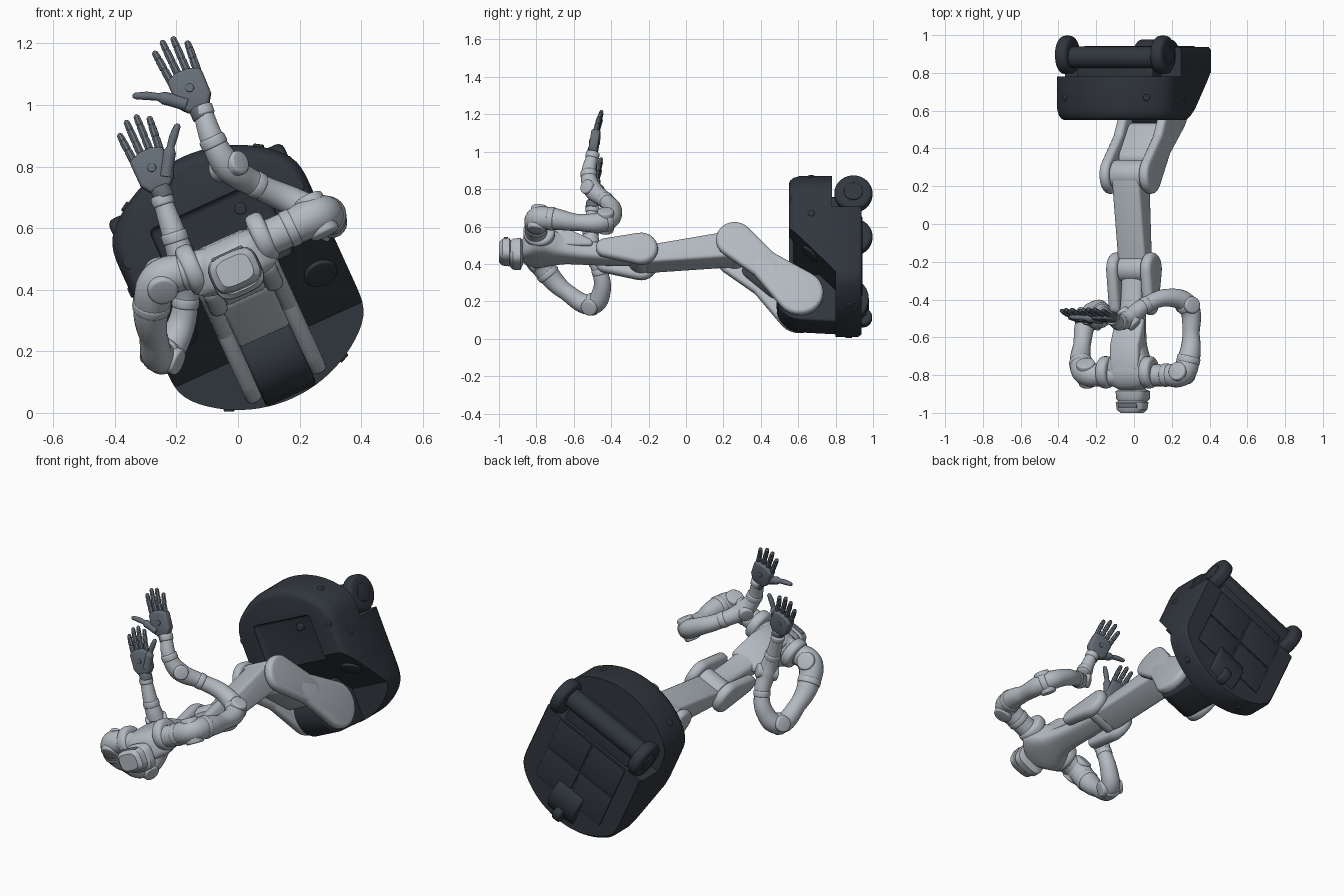
import bpy, bmesh
from math import sin, cos, pi, radians, acos, atan2
from mathutils import Vector, Matrix

if "Cube" in bpy.data.objects:
    bpy.data.objects.remove(bpy.data.objects["Cube"])

# The body lies on its back axis, rolled about y; local axes: x = side, y = length, z = front of robot
ROLL = Matrix.Translation((0, 0, 0.44)) @ Matrix.Rotation(radians(-24.5), 4, 'Y')
WORLD = Matrix.Identity(4)

def material(name, c):
    m = bpy.data.materials.new(name)
    m.diffuse_color = (*c, 1)
    m.use_nodes = True
    m.node_tree.nodes["Principled BSDF"].inputs["Base Color"].default_value = m.diffuse_color
    return m

LIGHT = material("light_shell", (0.45, 0.49, 0.53))
DARK = material("dark_base", (0.03, 0.037, 0.047))
MID = material("hand_grey", (0.13, 0.155, 0.185))

def finish(ob, mat, bevel=0):
    ob.data.materials.clear()
    ob.data.materials.append(mat)
    bpy.ops.object.select_all(action='DESELECT')
    ob.select_set(True)
    bpy.context.view_layer.objects.active = ob
    if bevel:
        b = ob.modifiers.new("bevel", 'BEVEL')
        b.width, b.segments, b.limit_method, b.angle_limit = bevel, 3, 'ANGLE', radians(40)
        bpy.ops.object.modifier_apply(modifier="bevel")
    bpy.ops.object.shade_smooth_by_angle(angle=radians(38))
    return ob

def loft(name, rings, mat=LIGHT, frame=ROLL, bevel=0):
    bm = bmesh.new()
    vs = [[bm.verts.new(frame @ Vector(p)) for p in r] for r in rings]
    n = len(vs[0])
    for a, b in zip(vs, vs[1:]):
        for i in range(n):
            bm.faces.new((a[i], a[(i + 1) % n], b[(i + 1) % n], b[i]))
    bm.faces.new(vs[0][::-1])
    bm.faces.new(vs[-1])
    bmesh.ops.recalc_face_normals(bm, faces=bm.faces)
    me = bpy.data.meshes.new(name)
    bm.to_mesh(me)
    bm.free()
    ob = bpy.data.objects.new(name, me)
    bpy.context.collection.objects.link(ob)
    return finish(ob, mat, bevel)

def side_prism(name, pts, x0, x1, mat=LIGHT, bevel=0.012):
    """Profile in (length, front), extruded sideways."""
    return loft(name, [[(x, y, z) for y, z in pts] for x in (x0, x1)], mat, ROLL, bevel)

def capsule(a, ra, b, rb, n=14):
    a, b = Vector(a), Vector(b)
    d = b - a
    t, phi = atan2(d.y, d.x), acos((ra - rb) / d.length)
    arc = lambda c, r, s, e: [(c.x + r * cos(s + (e - s) * i / n), c.y + r * sin(s + (e - s) * i / n)) for i in range(n + 1)]
    return arc(a, ra, t + phi, t + 2 * pi - phi) + arc(b, rb, t - phi, t + phi)

def circle(c, r, n=40):
    return [(c[0] + r * cos(2 * pi * i / n), c[1] + r * sin(2 * pi * i / n)) for i in range(n)]

def box(x, y, z, mat, name, bevel=0.006):
    return side_prism(name, [(y[0], z[0]), (y[1], z[0]), (y[1], z[1]), (y[0], z[1])], *x, mat, bevel)

def sections(name, rows, mat=LIGHT):
    """Rounded-rectangle sections: (y, half width, half depth, depth centre)."""
    sp = lambda t: (abs(t) ** 0.6) * (1 if t >= 0 else -1)
    return loft(name, [[(w * sp(cos(2 * pi * i / 36)), y, c + d * sp(sin(2 * pi * i / 36))) for i in range(36)]
                       for y, w, d, c in rows], mat)

def disc(name, p, q, r, mat=LIGHT, frame=WORLD, bevel=0.005, n=28):
    p, q = Vector(p), Vector(q)
    ax = (q - p).normalized()
    s = ax.orthogonal().normalized()
    t = ax.cross(s)
    return loft(name, [[c + s * r * cos(2 * pi * i / n) + t * r * sin(2 * pi * i / n) for i in range(n)] for c in (p, q)],
                mat, frame, bevel)

def tube(name, pts, mat=LIGHT, res=6):
    """Smooth tapering tube through (x, y, z, radius) points."""
    cu = bpy.data.curves.new(name, 'CURVE')
    cu.dimensions, cu.bevel_depth, cu.bevel_resolution = '3D', 1, res
    cu.resolution_u, cu.use_fill_caps = 8, True
    sp = cu.splines.new('BEZIER')
    sp.bezier_points.add(len(pts) - 1)
    for b, p in zip(sp.bezier_points, pts):
        b.co, b.radius = p[:3], p[3]
        b.handle_left_type = b.handle_right_type = 'AUTO'
    ob = bpy.data.objects.new(name, cu)
    bpy.context.collection.objects.link(ob)
    bpy.ops.object.select_all(action='DESELECT')
    ob.select_set(True)
    bpy.context.view_layer.objects.active = ob
    bpy.ops.object.convert(target='MESH')
    return finish(bpy.context.view_layer.objects.active, mat)

def cut(ob, cutter):
    m = ob.modifiers.new("cut", 'BOOLEAN')
    m.operation, m.object, m.solver = 'DIFFERENCE', cutter, 'EXACT'
    bpy.context.view_layer.objects.active = ob
    bpy.ops.object.modifier_apply(modifier="cut")
    bpy.data.objects.remove(cutter)

# Mobile base: disc with flattened sides and a rounded top edge
outline = [Vector((max(-0.338, min(0.338, x)), z)) for x, z in circle((0, 0), 0.433, 96)]
for _ in range(5):
    outline = [(outline[i - 1] + 2 * outline[i] + outline[(i + 1) % 96]) / 4 for i in range(96)]
base = loft("base_body", [[(x * s, y, z * s) for x, z in outline] for y, s in
            ((0.55, 0.9), (0.556, 0.94), (0.575, 0.975), (0.61, 1), (0.92, 1), (0.937, 0.97))], DARK)
cut(base, side_prism("slope_cutter", [(0.45, 0.12), (0.545, 0.03), (0.8, -0.24), (0.8, -0.6), (0.45, -0.6)], -1, 1, DARK, 0))
cut(base, box((-1, 1), (0.78, 1.1), (0.14, 0.6), DARK, "wheel_bay_cutter", 0))
cut(base, box((-0.2, 0.2), (0.5, 0.575), (-0.2, 0.26), DARK, "deck_pocket_cutter", 0.02))
finish(base, DARK)

# Underside plates, axle housing, wheels and caster
for x0, x1 in ((-0.23, -0.005), (0.005, 0.23)):
    for z0, z1 in ((-0.27, -0.07), (-0.06, 0.13)):
        box((x0, x1), (0.93, 0.943), (z0, z1), DARK, "underside_plate", 0.003)
side_prism("axle_housing", circle((0.882, 0.25), 0.057), -0.26, 0.26, DARK)
box((-0.22, 0.22), (0.76, 0.92), (0.12, 0.25), DARK, "axle_support")
for s in (-1, 1):
    side_prism("drive_wheel", circle((0.895, 0.24), 0.102), s * 0.243, s * 0.312, DARK, 0.022)
    side_prism("wheel_hub", circle((0.895, 0.24), 0.05), s * 0.3, s * 0.318, DARK, 0.004)
side_prism("caster_wheel", circle((0.945, -0.36), 0.05), -0.025, 0.025, DARK, 0.012)
box((-0.025, 0.025), (0.9, 0.945), (-0.36, -0.31), DARK, "caster_fork")

# Deck sensors and side buttons
for s in (-1, 1):
    disc("deck_bolt", (s * 0.295, 0.55, 0.19), (s * 0.295, 0.59, 0.19), 0.026, DARK, ROLL)
    disc("slope_disc", (s * 0.25, 0.66, -0.105), (s * 0.25, 0.68, -0.083), 0.055, DARK, ROLL)
    disc("side_button", (s * 0.33, 0.67, 0.1), (s * 0.343, 0.67, 0.1), 0.018, DARK, ROLL)
    disc("rim_button", (s * 0.225, 0.67, 0.34), (s * 0.241, 0.67, 0.366), 0.018, DARK, ROLL)
    disc("rear_button", (s * 0.2, 0.87, -0.37), (s * 0.207, 0.87, -0.385), 0.018, DARK, ROLL)
disc("front_bolt", (0.1, 0.55, 0.2), (0.1, 0.6, 0.2), 0.02, DARK, ROLL)

# Leg: mount, forked shin, knee drum, thigh
side_prism("leg_mount", capsule((0.62, -0.275), 0.135, (0.84, -0.285), 0.138), -0.09, 0.09, DARK)
for s in (-1, 1):
    side_prism("shin_fork_knee", capsule((0.26, 0.045), 0.1, (0.43, -0.11), 0.08), s * 0.088, s * 0.142, LIGHT, 0.02)
    side_prism("shin_fork_foot", capsule((0.42, -0.1), 0.08, (0.608, -0.267), 0.127), s * 0.088, s * 0.142, LIGHT, 0.02)
    side_prism("hip_pod", capsule((-0.24, 0), 0.09, (-0.43, 0.005), 0.052), s * 0.068, s * 0.13, LIGHT, 0.025)
side_prism("shin_crossplate", capsule((0.35, -0.045), 0.05, (0.48, -0.155), 0.055), -0.09, 0.09)
side_prism("knee_drum", circle((0.26, 0.045), 0.08), -0.09, 0.09)
side_prism("thigh", capsule((0.26, 0.045), 0.078, (-0.2, -0.015), 0.052), -0.08, 0.08, LIGHT, 0.018)
side_prism("hip_drum", circle((-0.24, 0), 0.07), -0.07, 0.07)

# Torso with raised chest plate, and head
sections("torso", [(-0.22, 0.058, 0.045, 0), (-0.42, 0.064, 0.05, 0.01), (-0.56, 0.07, 0.057, 0.025),
                   (-0.64, 0.08, 0.066, 0.04), (-0.7, 0.1, 0.078, 0.05), (-0.76, 0.14, 0.083, 0.055),
                   (-0.81, 0.15, 0.08, 0.052), (-0.855, 0.1, 0.07, 0.045), (-0.88, 0.055, 0.05, 0.03)])
side_prism("chest_plate", [(-0.84, 0.08), (-0.77, 0.138), (-0.64, 0.135), (-0.5, 0.065), (-0.5, 0.03), (-0.84, 0.03)],
           -0.083, 0.083, LIGHT, 0.015)
for s in (-1, 1):
    side_prism("shoulder_drum", circle((-0.785, 0.085), 0.085), s * 0.095, s * 0.155, LIGHT, 0.02)
sections("neck", [(-0.84, 0.05, 0.05, 0.03), (-0.9, 0.05, 0.05, 0.025)])
sections("head_lower", [(-0.872, 0.06, 0.055, 0.02), (-0.885, 0.085, 0.075, 0.015), (-0.925, 0.083, 0.072, 0.013), (-0.94, 0.07, 0.06, 0.015)])
sections("head_upper", [(-0.935, 0.065, 0.05, 0.025), (-0.945, 0.083, 0.064, 0.025), (-0.982, 0.078, 0.06, 0.025), (-1, 0.058, 0.045, 0.025)])
box((-0.055, 0.055), (-0.975, -0.95), (0.075, 0.091), MID, "visor")

# Arms: tapering tubes with joint collars
right = [(0.06, -0.8, 0.55, 0.06), (0.17, -0.8, 0.6, 0.058), (0.255, -0.79, 0.64, 0.066), (0.288, -0.72, 0.642, 0.06),
         (0.302, -0.58, 0.622, 0.045), (0.283, -0.43, 0.63, 0.056), (0.19, -0.39, 0.68, 0.048), (0.06, -0.43, 0.74, 0.041),
         (-0.03, -0.5, 0.8, 0.05), (-0.08, -0.52, 0.88, 0.04), (-0.115, -0.5, 0.98, 0.032)]
left = [(-0.08, -0.8, 0.48, 0.06), (-0.17, -0.8, 0.46, 0.058), (-0.25, -0.79, 0.43, 0.068), (-0.28, -0.74, 0.35, 0.06),
        (-0.275, -0.64, 0.25, 0.046), (-0.245, -0.5, 0.185, 0.056), (-0.195, -0.45, 0.26, 0.048), (-0.17, -0.46, 0.36, 0.041),
        (-0.175, -0.5, 0.47, 0.05), (-0.205, -0.51, 0.57, 0.04), (-0.245, -0.5, 0.69, 0.032)]
for side, path in (("right", right), ("left", left)):
    tube(side + "_arm", path, LIGHT, 8)
    for i, r in ((1, 0.062), (3, 0.063), (5, 0.06), (7, 0.045), (9, 0.044), (10, 0.037)):
        p, prev = Vector(path[i][:3]), Vector(path[i - 1][:3])
        nxt = Vector(path[min(i + 1, 10)][:3])
        d = (nxt - prev).normalized() * 0.018
        disc(side + "_joint_collar", p - d, p + d, r, LIGHT, WORLD, 0.008)
    for i, r in ((2, 0.062), (5, 0.056), (8, 0.05)):   # cross-axis joint hubs
        p = Vector(path[i][:3])
        a = (p - Vector(path[i - 1][:3])).cross(Vector(path[i + 1][:3]) - p).normalized() * (r + 0.008)
        disc(side + "_joint_hub", p - a, p + a, r * 0.8, LIGHT, WORLD, 0.01)

# Hands: frame axes are thumb side, fingers, normal
def hand(side, wrist, tip, sgn, thumb):
    o = Vector(wrist)
    h = (Vector(tip) - o).normalized()
    n = Vector((0, 1, 0))
    n = (n - h * n.dot(h)).normalized()
    s = h.cross(n).normalized()
    s = s if s.x * sgn > 0 else -s
    k = n * 0.024
    at = lambda a, b, c=0: o + s * a + h * b + n * c
    palm = [(0.034, 0), (0.06, 0.03), (0.06, 0.125), (0.02, 0.14), (-0.02, 0.138), (-0.06, 0.122), (-0.057, 0.035), (-0.034, 0)]
    loft(side + "_palm", [[at(*p) - k for p in palm], [at(*p) + k for p in palm]], MID, WORLD, 0.012)
    disc(side + "_wrist", at(0, -0.03), at(0, 0.01), 0.034, MID)
    disc(side + "_palm_button", at(0, 0.075) - k * 1.2, at(0, 0.075) + k * 1.2, 0.014, MID, WORLD, 0.003)
    for a, top in ((0.047, 0.238), (0.016, 0.26), (-0.015, 0.256), (-0.046, 0.224)):
        e = lambda t, r: (*at(a * (1 + 0.2 * t), 0.12 + (top - 0.12) * t, 0.012 * t * t), r)
        tube(side + "_finger", [e(0, 0.014), e(0.36, 0.0138), e(0.4, 0.0115), e(0.44, 0.0135), e(0.7, 0.013),
                                e(0.73, 0.0105), e(0.77, 0.0125), e(0.95, 0.0105), e(1, 0.005)], MID, 2)
    a, b = thumb
    e = lambda t, r: (*at(0.03 + (a - 0.03) * t, 0.03 + (b - 0.03) * t + 0.012 * sin(pi * t), -0.012), r)
    tube(side + "_thumb", [e(0, 0.022), e(0.4, 0.022), e(0.5, 0.013), e(0.72, 0.0145), e(0.95, 0.011), e(1, 0.005)], MID, 3)

hand("right", (-0.125, -0.5, 0.985), (-0.232, -0.46, 1.22), -1, (0.18, 0.13))
hand("left", (-0.25, -0.5, 0.725), (-0.358, -0.46, 0.98), 1, (0.135, 0.175))
